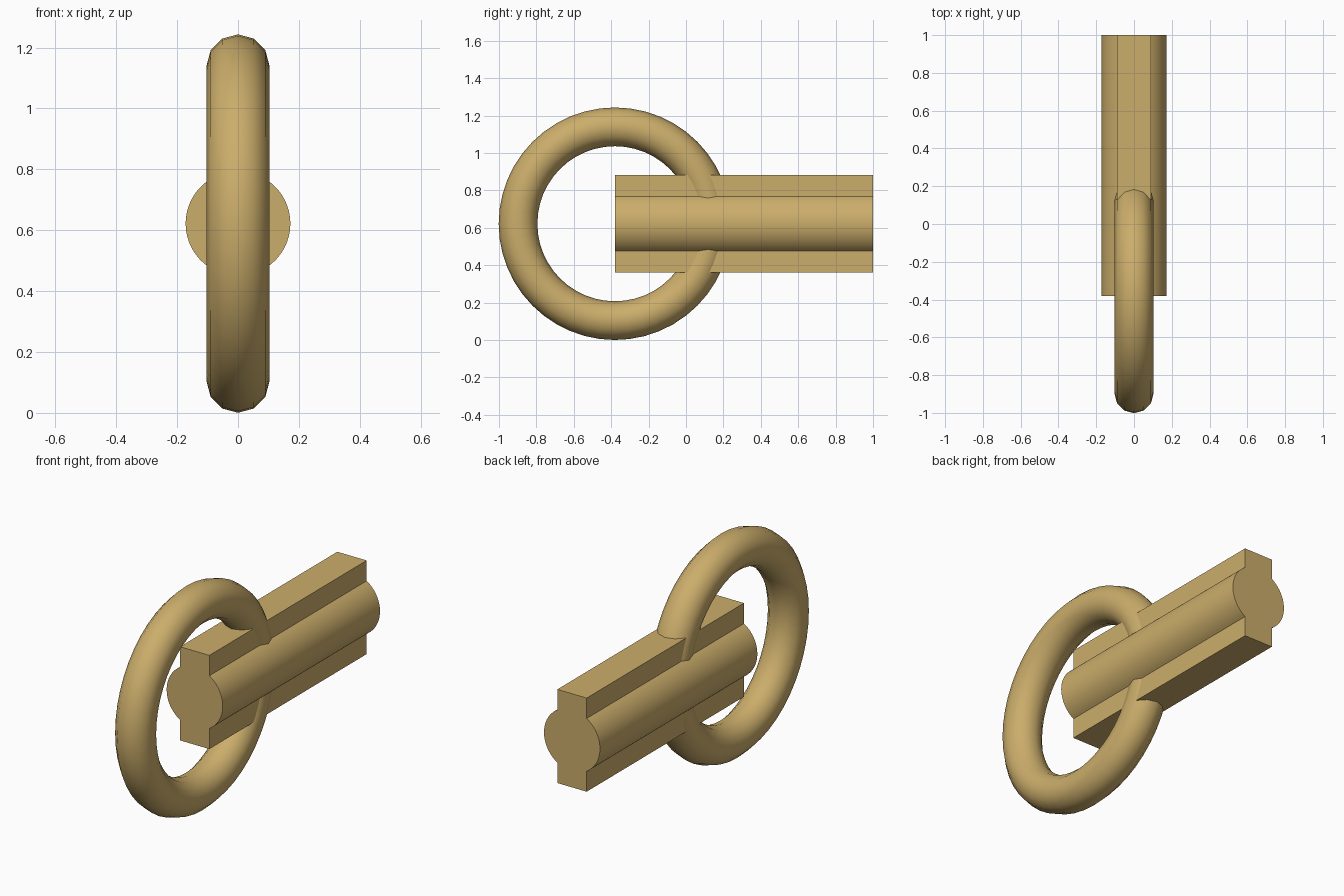
import bpy, bmesh, math

cube = bpy.data.objects.get("Cube")
if cube:
    bpy.data.objects.remove(cube, do_unlink=True)

CENTRE_Z = 0.622          # height of the bar axis and ring centre
FRONT, BACK = -0.38, 1.0  # ends of the bar
BAR_R = 0.172             # radius of the round core
FIN_X, FIN_Z = 0.09, 0.26 # half width and half height of the flat fins

brass = bpy.data.materials.new("brass")
brass.use_nodes = True
COLOUR = (0.60, 0.42, 0.147, 1)
brass.diffuse_color = COLOUR
brass.node_tree.nodes["Principled BSDF"].inputs["Base Color"].default_value = COLOUR


def finish(obj, name, angle):
    obj.name = obj.data.name = name
    obj.data.materials.append(brass)
    bpy.ops.object.select_all(action='DESELECT')
    obj.select_set(True)
    bpy.context.view_layer.objects.active = obj
    bpy.ops.object.shade_smooth_by_angle(angle=math.radians(angle))


# Ring: its end passes through the bar
bpy.ops.mesh.primitive_torus_add(
    major_segments=48, minor_segments=12, major_radius=0.518,
    minor_radius=0.1035, location=(0, FRONT, CENTRE_Z),
    rotation=(0, math.pi / 2, 0))
finish(bpy.context.object, "ring", 35)

# Bar profile: round core sides joined to flat top and bottom fins
corner = math.acos(FIN_X / BAR_R)
STEPS = 24
profile = []
for side in (1, -1):
    profile.append((side * FIN_X, -side * FIN_Z))
    for i in range(STEPS + 1):
        a = -corner + 2 * corner * i / STEPS
        profile.append((side * BAR_R * math.cos(a), side * BAR_R * math.sin(a)))
    profile.append((side * FIN_X, side * FIN_Z))

# Extrude the profile along y
bm = bmesh.new()
face = bm.faces.new([bm.verts.new((x, FRONT, CENTRE_Z + z)) for x, z in profile])
ext = bmesh.ops.extrude_face_region(bm, geom=[face], use_keep_orig=True)
moved = [v for v in ext["geom"] if isinstance(v, bmesh.types.BMVert)]
bmesh.ops.translate(bm, verts=moved, vec=(0, BACK - FRONT, 0))
bmesh.ops.recalc_face_normals(bm, faces=bm.faces)
mesh = bpy.data.meshes.new("bar")
bm.to_mesh(mesh)
bm.free()
bar = bpy.data.objects.new("bar", mesh)
bpy.context.collection.objects.link(bar)
finish(bar, "bar", 30)
